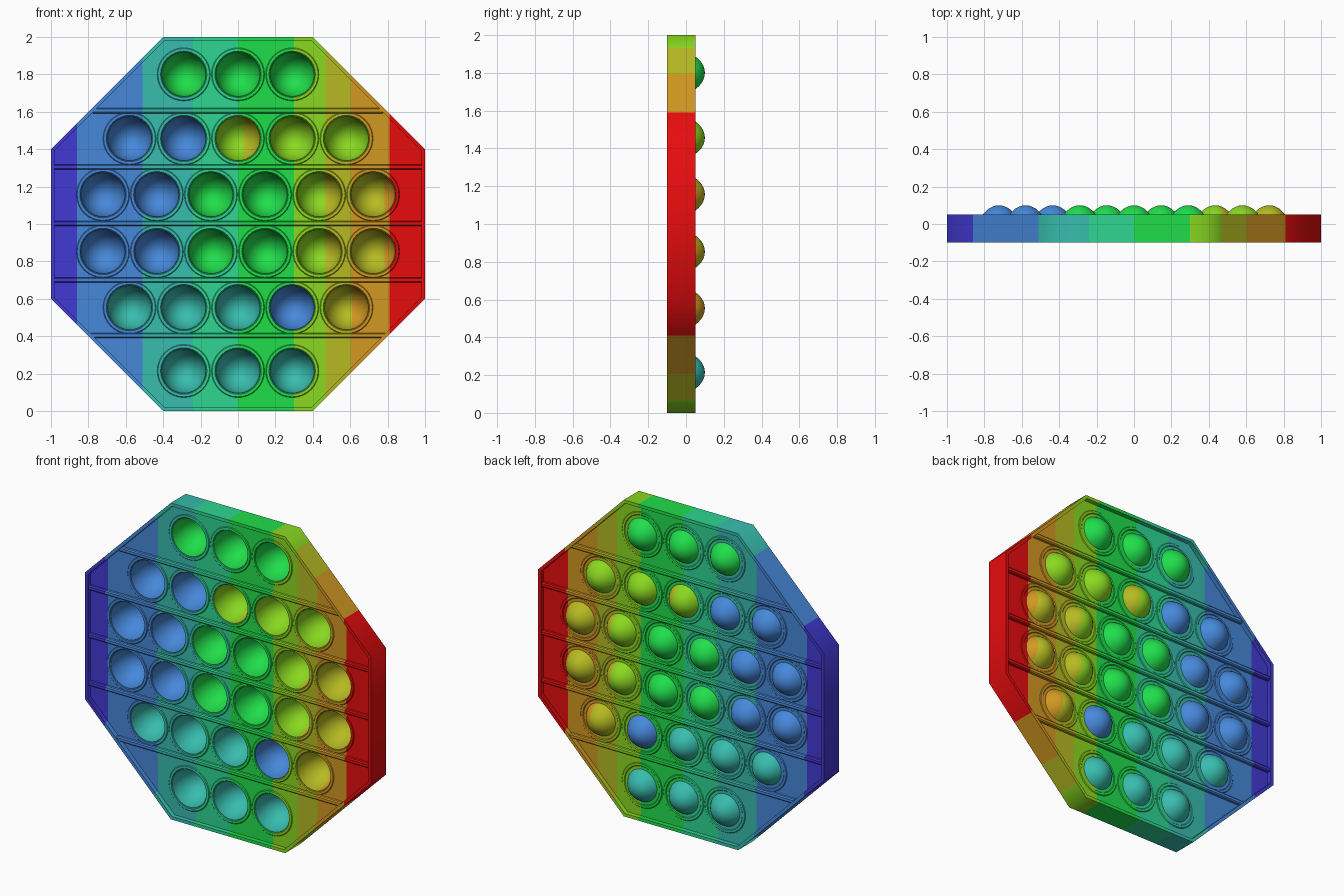
import bpy, bmesh, math
from mathutils import Vector

if "Cube" in bpy.data.objects:
    bpy.data.objects.remove(bpy.data.objects["Cube"])

# Palette: rainbow running left to right (sRGB 0-255)
PALETTE = [("violet", (66, 58, 212)), ("blue", (70, 136, 218)), ("teal", (56, 188, 174)),
           ("sea_green", (46, 214, 145)), ("green", (32, 222, 75)), ("lime", (138, 216, 32)),
           ("olive_yellow", (182, 186, 34)), ("orange", (210, 152, 34)), ("red", (232, 12, 14))]
VIOLET, BLUE, TEAL, SEA, GREEN, LIME, OLIVE, ORANGE, RED = range(9)
CUTS = [-0.86, -0.51, -0.24, 0.0, 0.30, 0.467, 0.605, 0.81]


def linear(c):
    c /= 255
    return c / 12.92 if c <= 0.04045 else ((c + 0.055) / 1.055) ** 2.4


MATS = []
for name, rgb in PALETTE:
    m = bpy.data.materials.new(name)
    m.diffuse_color = [linear(c) for c in rgb] + [1]
    m.use_nodes = True
    m.node_tree.nodes["Principled BSDF"].inputs["Base Color"].default_value = m.diffuse_color
    MATS.append(m)


def finish(name, bm, cuts=CUTS, colours=range(9)):
    """Cut the mesh at the x values, colour each band, and make the object."""
    bmesh.ops.remove_doubles(bm, verts=bm.verts[:], dist=1e-5)
    bmesh.ops.recalc_face_normals(bm, faces=bm.faces[:])
    for x in cuts:
        bmesh.ops.bisect_plane(bm, geom=bm.verts[:] + bm.edges[:] + bm.faces[:],
                               dist=1e-6, plane_co=(x, 0, 0), plane_no=(1, 0, 0))
    for f in bm.faces:
        x = f.calc_center_median().x
        f.material_index = colours[sum(x > c for c in cuts)]
    me = bpy.data.meshes.new(name)
    bm.to_mesh(me)
    bm.free()
    for m in MATS:
        me.materials.append(m)
    ob = bpy.data.objects.new(name, me)
    bpy.context.collection.objects.link(ob)
    return ob


def octagon(inset=0.0):
    a, b = 1 - inset, 0.4 - inset * (math.sqrt(2) - 1)
    return [(b, 1 - a), (a, 1 - b), (a, 1 + b), (b, 1 + a),
            (-b, 1 + a), (-a, 1 + b), (-a, 1 - b), (-b, 1 - a)]


def lathe(profile, x, z, closed, steps=32):
    """Spin (radius, y) points about the y axis through (x, z)."""
    bm = bmesh.new()
    vs = [bm.verts.new((x + r, y, z)) for r, y in profile]
    pairs = list(zip(vs, vs[1:])) + ([(vs[-1], vs[0])] if closed else [])
    es = [bm.edges.new(p) for p in pairs]
    bmesh.ops.spin(bm, geom=vs + es, cent=(x, 0, z), axis=(0, 1, 0),
                   angle=math.tau, steps=steps, use_merge=True)
    return bm


# Rows of bubbles: height, x positions, colours
X3, X5 = [-0.29, 0, 0.29], [-0.58, -0.29, 0, 0.29, 0.58]
X6 = [-0.722, -0.434, -0.145, 0.145, 0.434, 0.722]
MIDDLE = [BLUE, BLUE, GREEN, GREEN, (LIME, OLIVE, 0.03), (OLIVE, ORANGE, 0.06)]
ROWS = [(1.80, X3, [GREEN] * 3),
        (1.457, X5, [BLUE, BLUE, (LIME, OLIVE, 0.03), LIME, LIME]),
        (1.157, X6, MIDDLE),
        (0.853, X6, MIDDLE),
        (0.553, X5, [TEAL, TEAL, TEAL, BLUE, (OLIVE, ORANGE, 0.03)]),
        (0.214, X3, [TEAL] * 3)]
MID_Y, HALF = -0.025, 0.047          # plate centre and half thickness
FRONT, BACK = MID_Y - HALF, MID_Y + HALF

# Octagonal frame
bm = bmesh.new()
loops = [[bm.verts.new((x, y, z)) for x, z in octagon(i)]
         for i, y in ((0, -0.1), (0, 0.05), (0.02, 0.05), (0.02, -0.1))]
for a, b in zip(loops, loops[1:] + loops[:1]):
    for i in range(8):
        j = (i + 1) % 8
        bm.faces.new((a[i], a[j], b[j], b[i]))
frame = finish("frame", bm)

# Plate with round holes, filled from a flat curve
cu = bpy.data.curves.new("plate_outline", 'CURVE')
cu.dimensions, cu.fill_mode, cu.extrude = '2D', 'BOTH', HALF


def add_loop(points):
    s = cu.splines.new('POLY')
    s.points.add(len(points) - 1)
    for p, (x, z) in zip(s.points, points):
        p.co = (x, z, 0, 1)
    s.use_cyclic_u = True


add_loop(octagon(0.015))
for z, xs, _ in ROWS:
    for x in xs:
        add_loop([(x + 0.13 * math.cos(k * math.tau / 32), z + 0.13 * math.sin(k * math.tau / 32))
                  for k in range(32)])
tmp = bpy.data.objects.new("plate_outline", cu)
bpy.context.collection.objects.link(tmp)
dg = bpy.context.evaluated_depsgraph_get()
flat = bpy.data.meshes.new_from_object(tmp.evaluated_get(dg))
bm = bmesh.new()
bm.from_mesh(flat)
for v in bm.verts:
    v.co = Vector((v.co.x, MID_Y + v.co.z, v.co.y))
bpy.data.objects.remove(tmp)
bpy.data.meshes.remove(flat)
finish("plate", bm)

# Horizontal ribs between the rows
for n, z in enumerate((1.606, 1.305, 1.002, 0.70, 0.404)):
    half = min(0.985, 1.38 - abs(z - 1))
    w, d, c = 0.014, 0.068, 0.006
    prof = [(-d, -w + c), (-d + c, -w), (d - c, -w), (d, -w + c),
            (d, w - c), (d - c, w), (-d + c, w), (-d, w - c)]
    bm = bmesh.new()
    ends = [[bm.verts.new((s * half, MID_Y + y, z + h)) for y, h in prof] for s in (-1, 1)]
    for i in range(8):
        j = (i + 1) % 8
        bm.faces.new((ends[0][i], ends[0][j], ends[1][j], ends[1][i]))
    bm.faces.new(ends[0])
    bm.faces.new(ends[1])
    finish(f"rib_{n + 1}", bm)

# Deep hollow bubbles, open to the front, each in a slightly raised collar
R_OUT, R_IN, DEPTH, WALL, N = 0.122, 0.118, 0.172, 0.005, 10
angles = [k * math.pi / 2 / N for k in range(N + 1)]
shell = [(R_OUT * math.sin(a), FRONT + DEPTH * math.cos(a)) for a in angles]
shell += [(R_IN * math.sin(a), FRONT + (DEPTH - WALL) * math.cos(a)) for a in reversed(angles)]
collar = [(0.121, FRONT), (0.124, FRONT - 0.004), (0.138, FRONT - 0.004), (0.142, FRONT),
          (0.142, BACK), (0.138, BACK + 0.004), (0.124, BACK + 0.004), (0.120, BACK),
          (0.100, BACK)]
for r, (z, xs, cols) in enumerate(ROWS):
    for c, (x, col) in enumerate(zip(xs, cols)):
        tag = f"row{r + 1}_{c + 1}"
        finish("collar_" + tag, lathe(collar, x, z, False))
        bm = lathe(shell, x, z, False)
        if isinstance(col, tuple):
            finish("bubble_" + tag, bm, [x + col[2]], col[:2])
        else:
            finish("bubble_" + tag, bm, [], [col])


# Smooth the round parts and the frame's outer corners, keep hard edges
def smooth(prefix, degrees):
    bpy.ops.object.select_all(action='DESELECT')
    for ob in bpy.context.collection.objects:
        if ob.name.startswith(prefix):
            ob.select_set(True)
            bpy.context.view_layer.objects.active = ob
    bpy.ops.object.shade_smooth_by_angle(angle=math.radians(degrees))


smooth(("bubble", "collar"), 35)
smooth("frame", 50)
